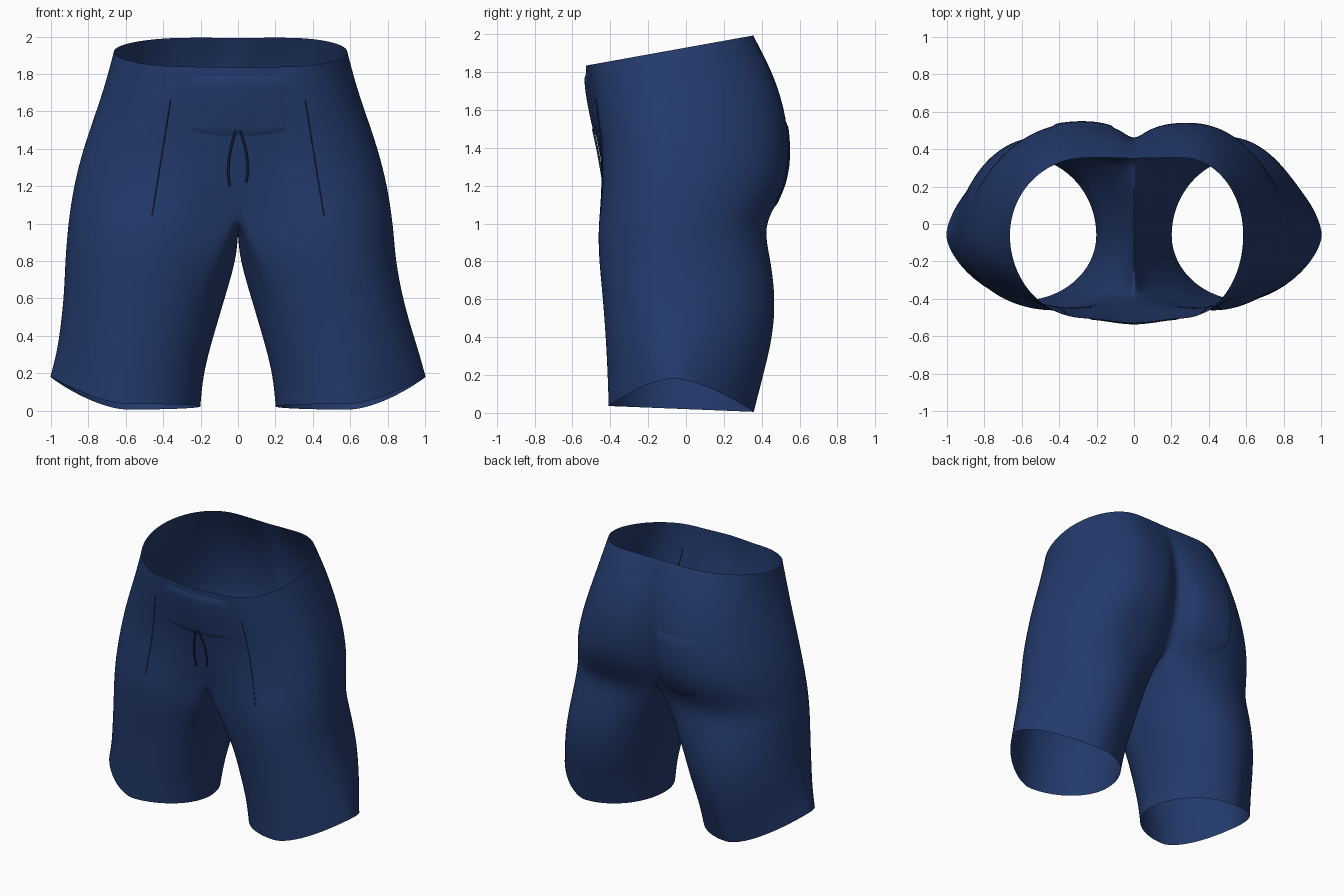
import bpy, bmesh, math
from mathutils import Vector
from mathutils.bvhtree import BVHTree

if "Cube" in bpy.data.objects:
    bpy.data.objects.remove(bpy.data.objects["Cube"])


def make_material(name, rgb):
    m = bpy.data.materials.new(name)
    m.use_nodes = True
    m.diffuse_color = (*rgb, 1)
    m.node_tree.nodes["Principled BSDF"].inputs["Base Color"].default_value = (*rgb, 1)
    return m


navy = make_material("navy_cloth", (0.017, 0.042, 0.15))
dark = make_material("dark_navy_cord", (0.010, 0.022, 0.075))


def add_object(name, bm, mat):
    me = bpy.data.meshes.new(name)
    bm.to_mesh(me)
    bm.free()
    me.materials.append(mat)
    for p in me.polygons:
        p.use_smooth = True
    ob = bpy.data.objects.new(name, me)
    bpy.context.collection.objects.link(ob)
    return ob


def lerp(a, b, t):
    return a + (b - a) * t


# Rings of one leg and half the hips, hem to waist: z, side lift, tilt, side point,
# inner x, middle x, outer x, front y, centre front y, back y, centre back y, join
RINGS = [
    (.02, .16, -.04, 1.25, .20, .60, 1.005, -.41, 0, .36, 0, 0),
    (.20, .11, 0, 1.15, .185, .57, .97, -.415, 0, .41, 0, 0),
    (.40, .06, 0, 1.05, .13, .53, .935, -.425, 0, .46, 0, 0),
    (.60, .02, 0, 1, .07, .49, .905, -.44, 0, .475, 0, 0),
    (.80, 0, 0, 1, .025, .45, .885, -.46, -.40, .45, .35, .3),
    (.93, 0, 0, 1, .01, .42, .875, -.465, -.39, .42, .34, .7),
    (1.03, 0, 0, 1, 0, .40, .865, -.46, -.39, .43, .34, 1),
    (1.20, 0, 0, 1, 0, .35, .84, -.445, -.425, .53, .41, 1),
    (1.40, 0, 0, 1, 0, .30, .79, -.45, -.46, .55, .45, 1),
    (1.60, 0, .03, 1, 0, .27, .72, -.48, -.505, .52, .45, 1),
    (1.77, 0, .08, 1, 0, .26, .665, -.50, -.53, .455, .42, 1),
    (1.93, 0, .18, 1, 0, .26, .625, -.505, -.53, .355, .35, 1),
]
STEP = 9
OUTER = 270 // STEP + 1      # columns from centre front round the side to centre back
TOTAL = 360 // STEP
CROTCH = 6                   # ring where the legs meet
SIDE_Y = -.06                # side seam


def ring_point(ring, col, side):
    z, lift, tilt, power, xin, cx, xout, yf, yf0, yb, yb0, join = ring
    xout -= side * .04 * min(1, max(0, (z - .2) / .6))    # the cloth hangs a little to the right
    deg = -135 + STEP * col
    a = math.radians(deg)
    c, s = math.cos(a), math.sin(a)
    y_reach = yb - SIDE_Y if s > 0 else SIDE_Y - yf
    if abs(deg) < 90:
        x = cx + (xout - cx) * c ** power
        s = math.copysign(abs(s) ** power, s)
    else:
        x = cx + (cx - xin) * c
    p = Vector((x, SIDE_Y + y_reach * s, z + lift * max(c, 0) ** 2))
    d = p.copy()
    if abs(deg) > 90 and deg <= 135:         # front and back strips to the centre seam
        t = (abs(deg) - 90) / 45
        d.x = cx * (1 - t)
        d.y = lerp(yf, yf0, t * t * (3 - 2 * t)) if deg < 0 else lerp(yb, yb0, t ** 3)
    elif deg > 135:                          # underside between the legs
        t = (deg - 135) / 90
        d.x, d.y = 0, lerp(yb0, yf0, t)
        d.z -= .07 * math.sin(math.pi * t)
    p = p.lerp(d, join)
    p.z += tilt * p.y
    p.x *= side
    return p


# Main body, one half at a time, welded along the centre seam
bm = bmesh.new()
for side in (1, -1):
    rows = []
    for i, ring in enumerate(RINGS):
        n = TOTAL if i <= CROTCH else OUTER
        rows.append([bm.verts.new(ring_point(ring, c, side)) for c in range(n)])
    for i in range(len(rows) - 1):
        lo, hi = rows[i], rows[i + 1]
        for c in range(TOTAL if i < CROTCH else OUTER - 1):
            e = (c + 1) % TOTAL
            bm.faces.new((lo[c], lo[e], hi[e], hi[c])[::side])
seam = [v for v in bm.verts if abs(v.co.x) < 1e-5]
bmesh.ops.remove_doubles(bm, verts=seam, dist=.0005)
shorts = add_object("shorts_body", bm, navy)
sub = shorts.modifiers.new("smooth", "SUBSURF")
sub.levels = sub.render_levels = 2

# Surface finder used to lay details on the cloth
bpy.context.view_layer.update()
tree = BVHTree.FromObject(shorts, bpy.context.evaluated_depsgraph_get())


def on_cloth(x, z, side, gap):
    hit = tree.ray_cast(Vector((x, side * 2, z)), Vector((0, -side, 0)))[0]
    y = hit.y if hit else side * .45
    return Vector((x, y + side * gap, z))


def panel(name, x0, x1, z0, z1, side, sag, gap=.009, n=14):
    """Patch of cloth lying on the body, with a rounded lower edge."""
    bm = bmesh.new()
    grid = []
    for i in range(n + 1):
        u = i / n
        bottom = z0 + sag * abs(2 * u - 1) ** 3
        grid.append([])
        for j in range(n + 1):
            edge = i in (0, n) or j in (0, n)
            p = on_cloth(lerp(x0, x1, u), lerp(bottom, z1, j / n), side, 0 if edge else gap)
            grid[-1].append(bm.verts.new(p))
    for i in range(n):
        for j in range(n):
            f = [grid[i][j], grid[i + 1][j], grid[i + 1][j + 1], grid[i][j + 1]]
            bm.faces.new(f if side < 0 else f[::-1])
    add_object(name, bm, navy)


# Waist front and back pocket
panel("front_waist_panel", -.26, .26, 1.47, 1.79, -1, .03)
panel("back_pocket", -.44, -.10, 1.07, 1.54, 1, .09)


def cord(name, points, radius, mat):
    cu = bpy.data.curves.new(name, "CURVE")
    cu.dimensions = "3D"
    cu.bevel_depth = radius
    cu.bevel_resolution = 1
    cu.use_fill_caps = True
    sp = cu.splines.new("POLY")
    sp.points.add(len(points) - 1)
    for q, p in zip(sp.points, points):
        q.co = (*p, 1)
    cu.materials.append(mat)
    ob = bpy.data.objects.new(name, cu)
    bpy.context.collection.objects.link(ob)


# Drawstrings, hanging from the waist
for label, s, low in (("right", -1, 1.2), ("left", 1, 1.22)):
    pts = []
    for k in range(9):
        t = k / 8
        x = s * (.012 + .04 * math.sin(t * 2.2))
        pts.append(on_cloth(x, lerp(1.5, low, t), -1, .008))
    cord(label + "_drawstring", pts, .006, dark)

# Stitch line of each front pocket
for label, s in (("right", -1), ("left", 1)):
    pts = [on_cloth(s * lerp(.36, .46, k / 10), lerp(1.66, 1.04, k / 10), -1, 0) for k in range(11)]
    cord(label + "_pocket_seam", pts, .003, dark)
